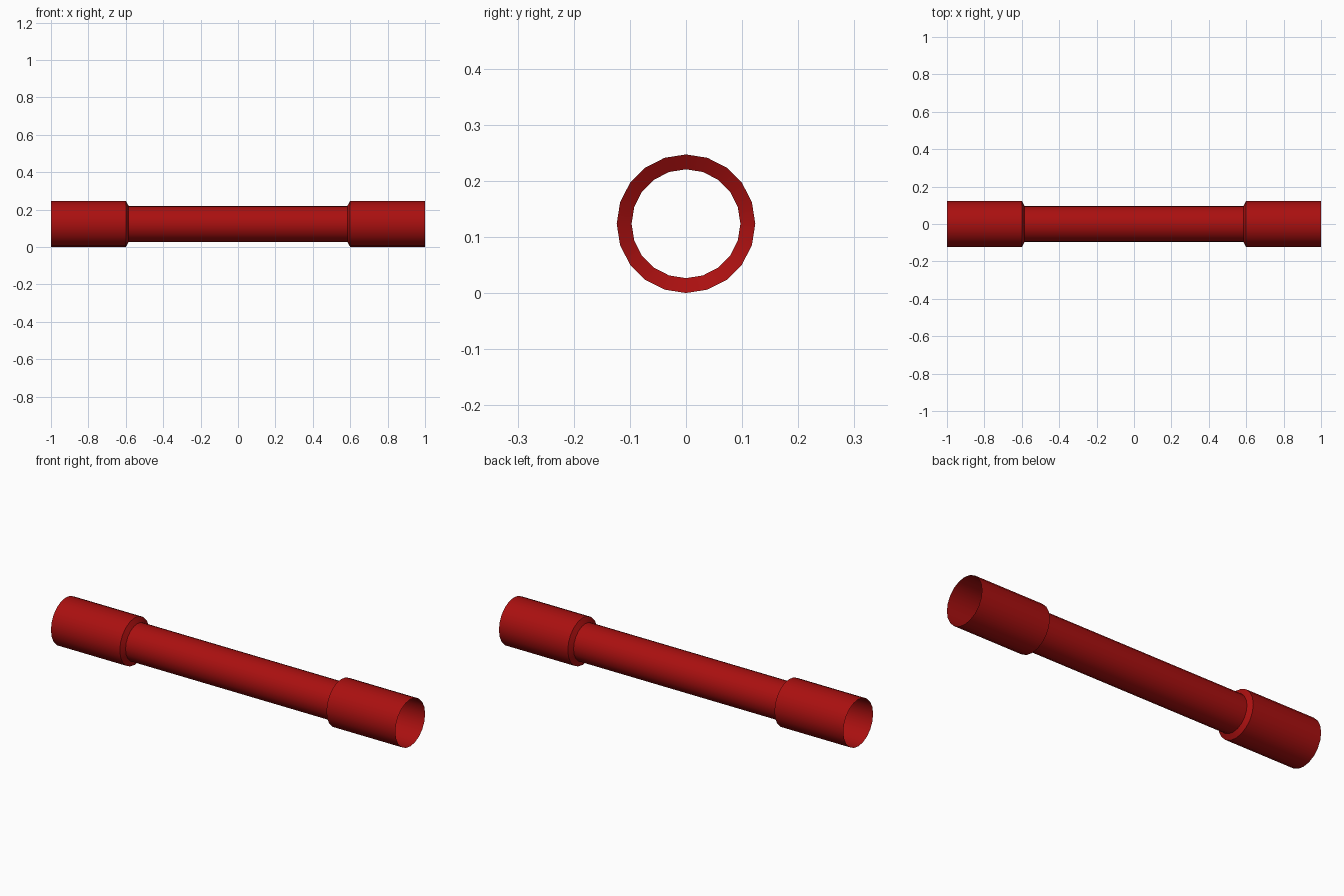
import bpy, bmesh, math

if "Cube" in bpy.data.objects:
    bpy.data.objects.remove(bpy.data.objects["Cube"])

SIDES = 20
R_END, R_NECK = 0.1235, 0.097
half = [(0.585, R_NECK), (0.60, R_END), (1.0, R_END)]
# Mirrored profile along x: wide sleeve, chamfer, neck, chamfer, wide sleeve
profile = [(-x, r) for x, r in reversed(half)] + half

# Open-ended tube made of bridged rings
bm = bmesh.new()
rings = []
for x, r in profile:
    angles = [2 * math.pi * i / SIDES for i in range(SIDES)]
    rings.append([bm.verts.new((x, r * math.cos(a), R_END + r * math.sin(a))) for a in angles])
for a, b in zip(rings, rings[1:]):
    for i in range(SIDES):
        j = (i + 1) % SIDES
        bm.faces.new((a[i], b[i], b[j], a[j]))
bmesh.ops.recalc_face_normals(bm, faces=bm.faces)
# Outward normals on the open shell
f = bm.faces[:][0]
c = f.calc_center_median()
if f.normal.y * c.y + f.normal.z * (c.z - R_END) < 0:
    bmesh.ops.reverse_faces(bm, faces=bm.faces)

mesh = bpy.data.meshes.new("stepped_tube")
bm.to_mesh(mesh)
bm.free()
tube = bpy.data.objects.new("stepped_tube", mesh)
bpy.context.collection.objects.link(tube)

# Red paint
red = bpy.data.materials.new("red_paint")
red.diffuse_color = (0.4, 0.005, 0.005, 1)
red.use_nodes = True
red.node_tree.nodes["Principled BSDF"].inputs["Base Color"].default_value = red.diffuse_color
mesh.materials.append(red)

# Smooth round walls, sharp step edges
bpy.context.view_layer.objects.active = tube
tube.select_set(True)
bpy.ops.object.shade_smooth_by_angle(angle=math.radians(30))
